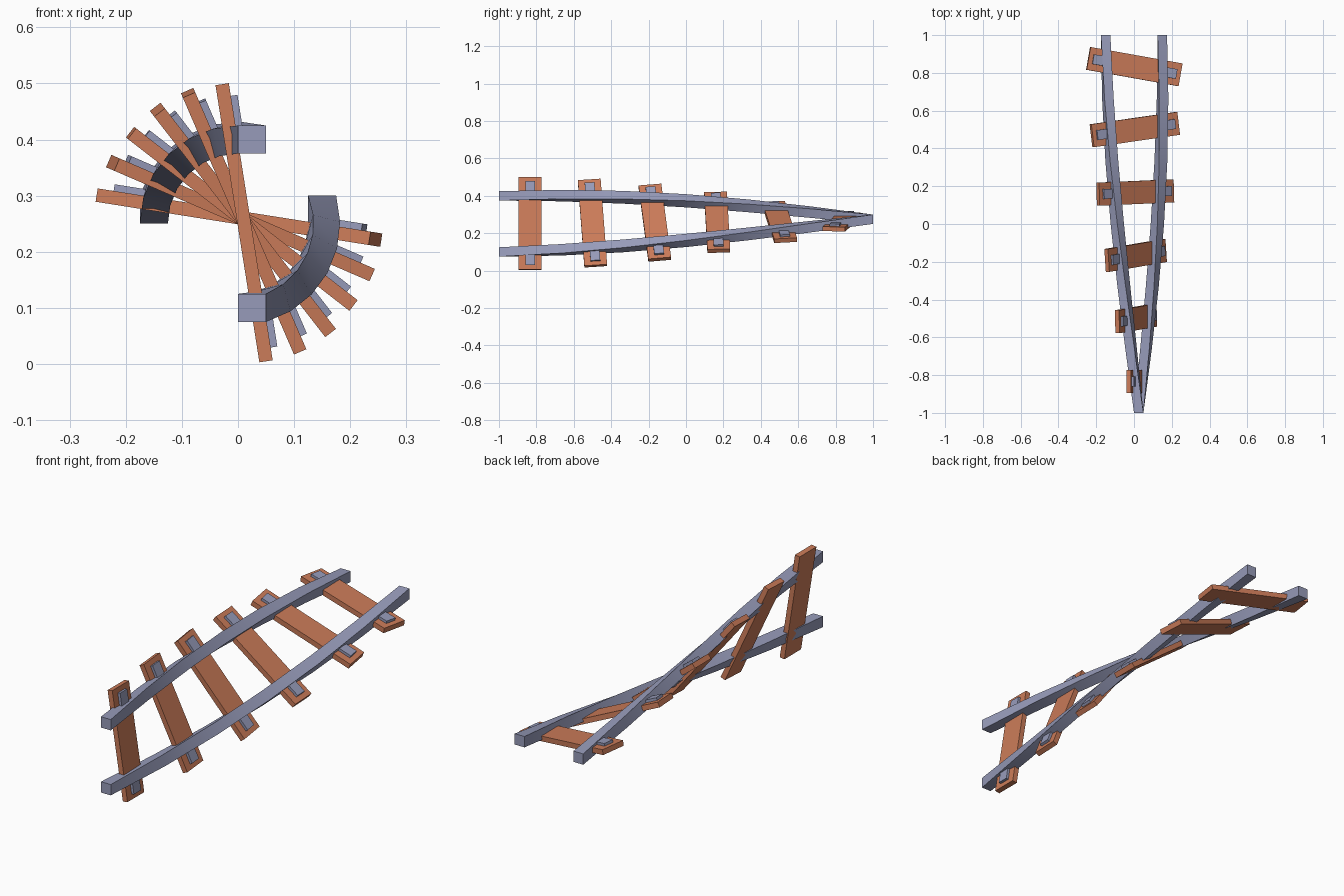
import bpy, bmesh, math
from mathutils import Matrix, Vector

if "Cube" in bpy.data.objects:
    bpy.data.objects.remove(bpy.data.objects["Cube"])

AXIS_Z = 0.25


def material(name, rgb):
    m = bpy.data.materials.new(name)
    m.diffuse_color = (*rgb, 1)
    m.use_nodes = True
    m.node_tree.nodes["Principled BSDF"].inputs["Base Color"].default_value = m.diffuse_color
    return m


wood = material("red_brown_wood", (0.60, 0.20, 0.10))
steel = material("blue_grey_steel", (0.31, 0.33, 0.49))


def finish(name, bm, mat):
    bmesh.ops.recalc_face_normals(bm, faces=bm.faces)
    me = bpy.data.meshes.new(name)
    bm.to_mesh(me)
    bm.free()
    me.materials.append(mat)
    ob = bpy.data.objects.new(name, me)
    bpy.context.collection.objects.link(ob)
    bpy.context.view_layer.objects.active = ob
    ob.select_set(True)
    bpy.ops.object.shade_smooth_by_angle(angle=math.radians(30))
    ob.select_set(False)
    return ob


def box(name, lo, hi, mat, matrix):
    lo, hi = Vector(lo), Vector(hi)
    bm = bmesh.new()
    bmesh.ops.create_cube(bm, size=1)
    for v in bm.verts:
        v.co = (lo + hi) / 2 + v.co * (hi - lo)
    bm.transform(matrix)
    return finish(name, bm, mat)


def roll(degrees, y):
    """Frame of the twisted track at a station along y."""
    return Matrix.Translation((0, y, AXIS_Z)) @ Matrix.Rotation(math.radians(degrees), 4, 'Y')


# Two square rails twisting a quarter turn about the track axis
SEGMENTS = 6
for name, u in (("left_rail", -0.15), ("right_rail", 0.15)):
    bm = bmesh.new()
    rings = []
    for i in range(SEGMENTS + 1):
        t = i / SEGMENTS
        frame = roll(90 * (1 - t), -1 + 2 * t)
        rings.append([bm.verts.new(frame @ Vector((u + du, 0, v)))
                      for du, v in ((-0.025, 0), (0.025, 0), (0.025, 0.05), (-0.025, 0.05))])
    for a, b in zip(rings, rings[1:]):
        for k in range(4):
            n = (k + 1) % 4
            bm.faces.new((a[k], a[n], b[n], b[k]))
    bm.faces.new(rings[0])
    bm.faces.new(rings[-1])
    finish(name, bm, steel)

# Sleepers, each slightly askew, with a fixing plate outside each rail
for i, yaw in enumerate((0, 4, 6, 2, 7.5, -10)):
    frame = roll(81 - 14.4 * i, -5 / 6 + i / 3) @ Matrix.Rotation(math.radians(yaw), 4, 'Z')
    box(f"sleeper_{i + 1}", (-0.25, -0.061, -0.001), (0.25, 0.061, 0.023), wood, frame)
    for side, lo, hi in (("left", -0.227, -0.16), ("right", 0.16, 0.227)):
        box(f"{side}_plate_{i + 1}", (lo, -0.026, 0.015), (hi, 0.026, 0.035), steel, frame)
